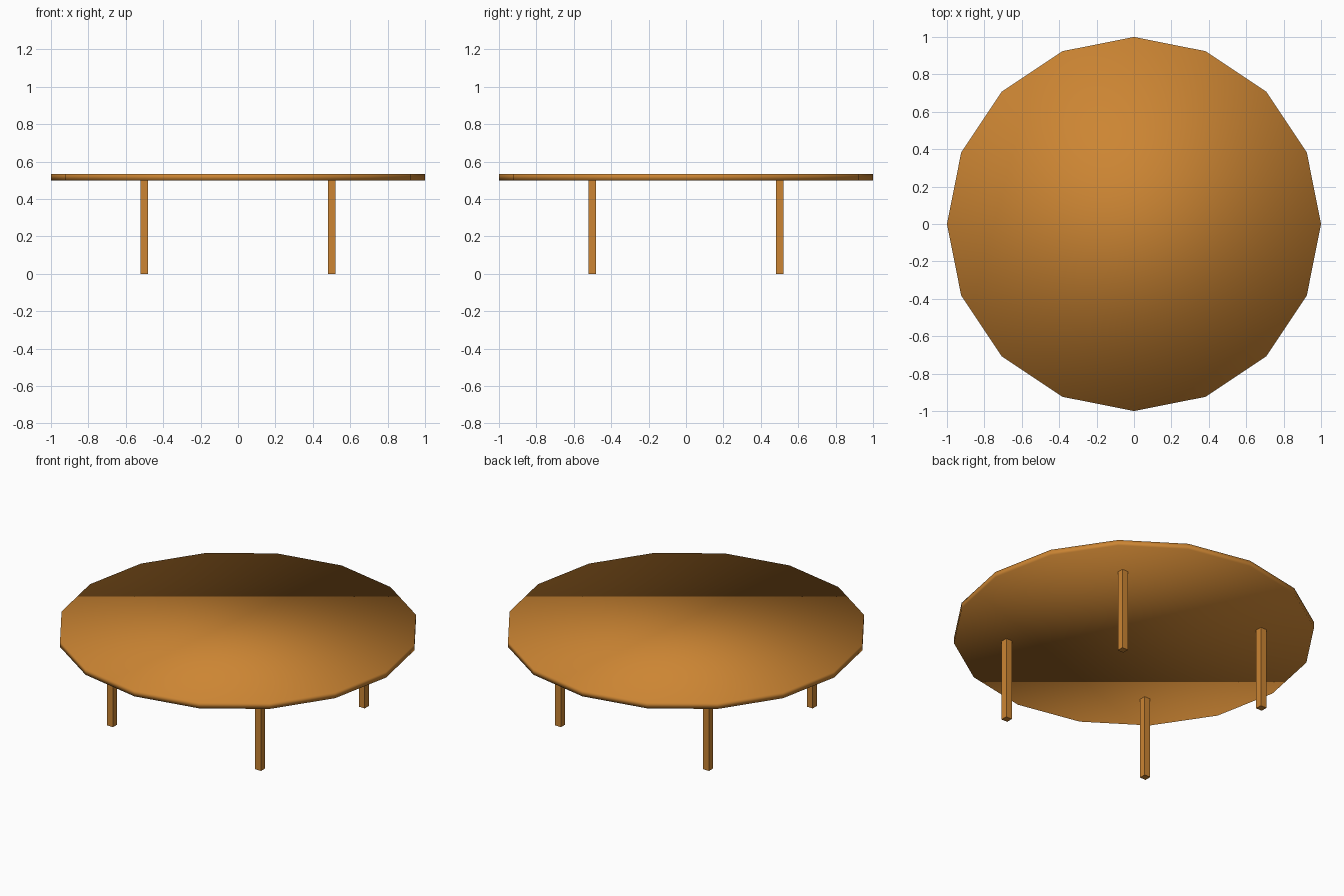
import bpy

if "Cube" in bpy.data.objects:
    bpy.data.objects.remove(bpy.data.objects["Cube"])

# Single wood colour
wood = bpy.data.materials.new("warm wood")
wood.diffuse_color = (0.604, 0.235, 0.033, 1.0)
wood.use_nodes = True
wood.node_tree.nodes["Principled BSDF"].inputs["Base Color"].default_value = wood.diffuse_color

LEG_HEIGHT = 0.5
TOP_THICKNESS = 0.035


def finish(name):
    obj = bpy.context.object
    obj.name = name
    obj.data.materials.append(wood)
    bpy.ops.object.transform_apply(location=False, rotation=False, scale=True)
    return obj


# Sixteen-sided table top, corners on the axes
bpy.ops.mesh.primitive_cylinder_add(
    vertices=16, radius=1.0, depth=TOP_THICKNESS,
    location=(0, 0, LEG_HEIGHT + TOP_THICKNESS / 2))
table_top = finish("table_top")
bpy.ops.object.shade_smooth()

# Four square legs
for side, x in (("left", -0.5), ("right", 0.5)):
    for end, y in (("front", -0.5), ("back", 0.5)):
        bpy.ops.mesh.primitive_cube_add(size=1, location=(x, y, LEG_HEIGHT / 2))
        bpy.context.object.scale = (0.04, 0.04, LEG_HEIGHT)
        finish(f"{end}_{side}_leg")
